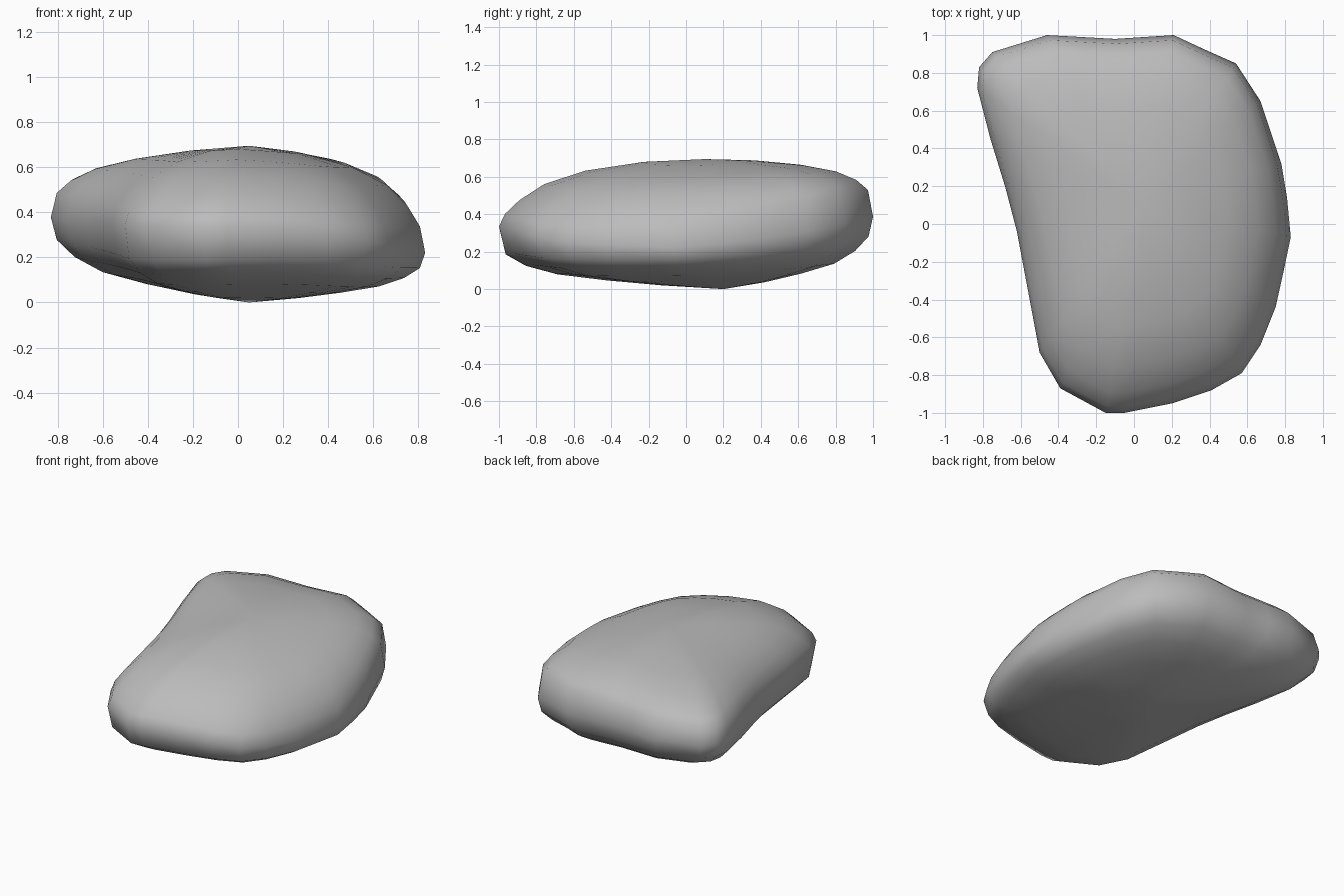
import bpy, bmesh, math

cube = bpy.data.objects.get("Cube")
if cube:
    bpy.data.objects.remove(cube)

# Plan outline, counter-clockwise from the right-hand side
OUTLINE = [(.83, -.07), (.81, .14), (.78, .32), (.67, .65), (.54, .85), (.36, .93),
           (.21, 1), (-.1, .98), (-.28, .99), (-.46, 1), (-.75, .91), (-.82, .83),
           (-.83, .72), (-.76, .45), (-.68, .19), (-.62, -.04), (-.56, -.36),
           (-.5, -.68), (-.39, -.87), (-.15, -1), (-.05, -1), (.2, -.95),
           (.41, -.88), (.57, -.79), (.67, -.64), (.75, -.44), (.79, -.26)]
# (plan scale, fraction of the height from rim to pole)
TOP = [(.97, .29), (.9, .5), (.78, .71), (.58, .87), (.3, .97)]
BOTTOM = [(.97, .3), (.88, .5), (.74, .67), (.52, .8), (.28, .91)]
TOP_POLE, BOTTOM_POLE = (.05, .1, .695), (.05, .2, 0)


def rim_height(x, y):
    return .36 - .2 * max(0, x) ** 2 + .025 * y + .05 * max(0, x) * max(0, y)


def top_power(x, y):
    """The upper half is fuller at the back, most of all at the back left-hand corner."""
    return 1 - .34 * y - .3 * max(0, x) * max(0, y)


def bottom_power(x, y):
    """The lower half is fuller at the front and undercut at the back."""
    undercut = max(0, y) * (.08 - .35 * min(0, x))
    return 1 + .3 * min(0, y) + .2 * min(0, x) + undercut


def cap(bm, rim, pole, profile, power, slope):
    """Bridge shrinking loops from the rim to a pole; slope drops the sides."""
    n, last = len(rim), rim
    for scale, rise in profile:
        loop = []
        for x, y in OUTLINE:
            f = rise ** power(x, y)
            base = rim_height(x, y)
            px = pole[0] + (x - pole[0]) * scale
            py = pole[1] + (y - pole[1]) * scale
            z = base + (pole[2] - base) * f - slope * abs(px) * rise
            loop.append(bm.verts.new((px, py, z)))
        for i in range(n):
            j = (i + 1) % n
            bm.faces.new((last[i], last[j], loop[j], loop[i]))
        last = loop
    tip = bm.verts.new(pole)
    for i in range(n):
        bm.faces.new((last[i], last[(i + 1) % n], tip))


# Stone body
bm = bmesh.new()
rim = [bm.verts.new((x, y, rim_height(x, y))) for x, y in OUTLINE]
cap(bm, rim, TOP_POLE, TOP, top_power, .07)
cap(bm, rim, BOTTOM_POLE, BOTTOM, bottom_power, 0)
bmesh.ops.recalc_face_normals(bm, faces=bm.faces)
for face in bm.faces:
    face.smooth = True
mesh = bpy.data.meshes.new("stone")
bm.to_mesh(mesh)
bm.free()
stone = bpy.data.objects.new("stone", mesh)
bpy.context.collection.objects.link(stone)

# Stone colour
grey = bpy.data.materials.new("stone grey")
grey.use_nodes = True
colour = (.5, .5, .5, 1)
grey.diffuse_color = colour
grey.node_tree.nodes["Principled BSDF"].inputs["Base Color"].default_value = colour
mesh.materials.append(grey)
